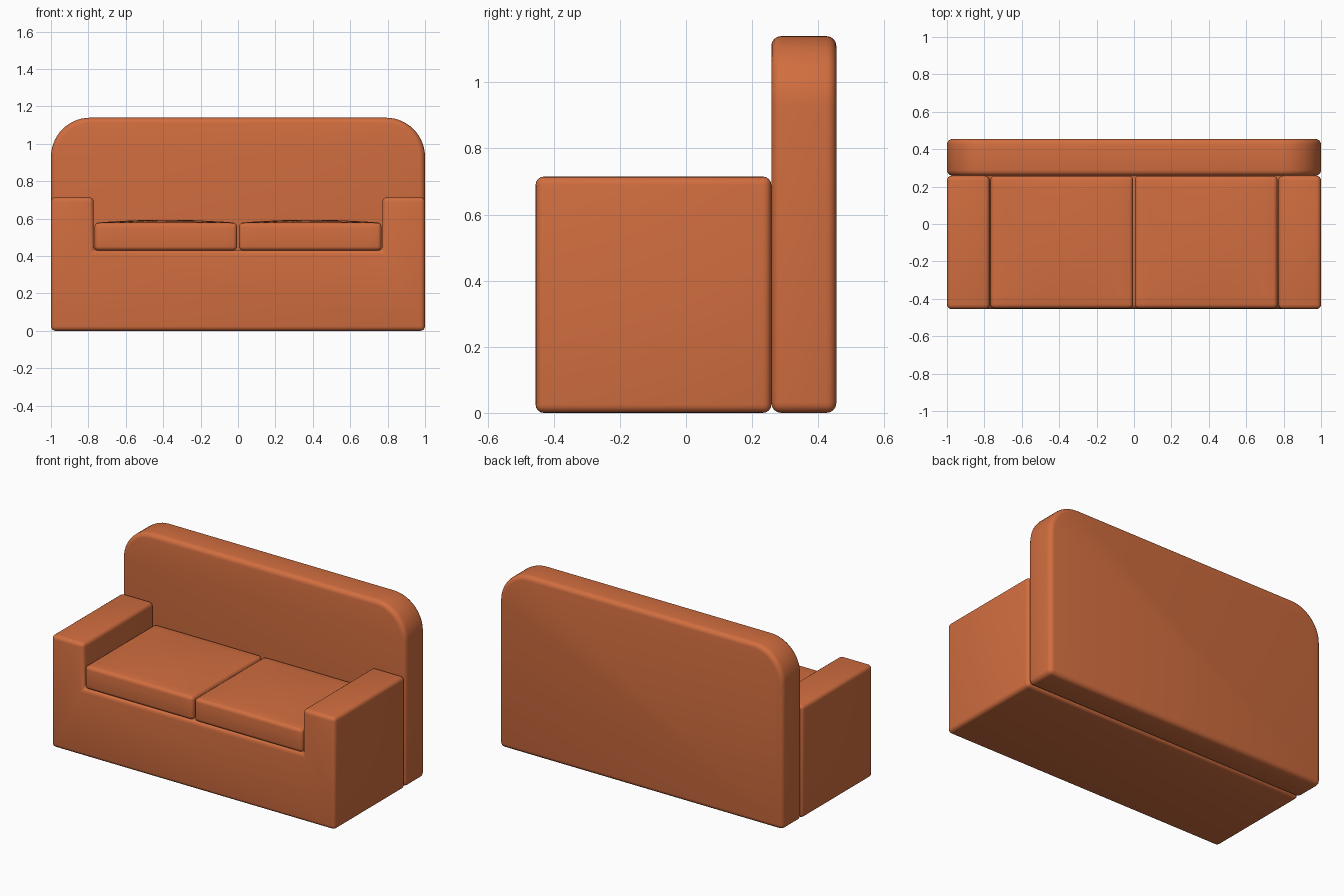
import bpy, bmesh, math
from mathutils import Matrix

if "Cube" in bpy.data.objects:
    bpy.data.objects.remove(bpy.data.objects["Cube"])

fabric = bpy.data.materials.new("burnt_orange_fabric")
fabric.diffuse_color = (0.64, 0.155, 0.05, 1)
fabric.use_nodes = True
fabric.node_tree.nodes["Principled BSDF"].inputs["Base Color"].default_value = fabric.diffuse_color


def finish(bm, name, radius):
    """Round all hard edges, then make a smooth-shaded object."""
    bmesh.ops.recalc_face_normals(bm, faces=bm.faces)
    hard = [e for e in bm.edges if e.calc_face_angle(0) > math.radians(35)]
    bmesh.ops.bevel(bm, geom=hard, offset=radius, segments=4, profile=0.5,
                    affect='EDGES', clamp_overlap=True)
    mesh = bpy.data.meshes.new(name)
    bm.to_mesh(mesh)
    bm.free()
    mesh.materials.append(fabric)
    obj = bpy.data.objects.new(name, mesh)
    bpy.context.collection.objects.link(obj)
    bpy.ops.object.select_all(action='DESELECT')
    obj.select_set(True)
    bpy.context.view_layer.objects.active = obj
    bpy.ops.object.shade_smooth_by_angle(angle=math.radians(35))
    return obj


def extruded(name, profile, y0, y1, radius):
    """Extrude an (x, z) profile along y."""
    bm = bmesh.new()
    front = [bm.verts.new((x, y0, z)) for x, z in profile]
    back = [bm.verts.new((x, y1, z)) for x, z in profile]
    bm.faces.new(front)
    bm.faces.new(back[::-1])
    n = len(profile)
    for i in range(n):
        j = (i + 1) % n
        bm.faces.new((front[i], back[i], back[j], front[j]))
    return finish(bm, name, radius)


def cushion(name, cx):
    """Box with a gently crowned top."""
    w, d, z0, z1 = 0.762, 0.708, 0.43, 0.578
    cy = -0.097
    bm = bmesh.new()
    bmesh.ops.create_cube(bm, size=1, matrix=Matrix.Translation((cx, cy, (z0 + z1) / 2))
                          @ Matrix.Diagonal((w, d, z1 - z0, 1)))
    flat = [e for e in bm.edges if abs(e.verts[0].co.z - e.verts[1].co.z) < 1e-5]
    bmesh.ops.subdivide_edges(bm, edges=flat, cuts=9, use_grid_fill=True)
    for v in bm.verts:
        if v.co.z > z1 - 0.01:
            u, t = (v.co.x - cx) / w * 2, (v.co.y - cy) / d * 2
            v.co.z += 0.016 * (1 - u * u) * (1 - t * t)
    finish(bm, name, 0.022)


# base and arms as one U-shaped block
extruded("base_with_arms",
         [(-1, 0), (1, 0), (1, 0.715), (0.772, 0.715), (0.772, 0.43),
          (-0.772, 0.43), (-0.772, 0.715), (-1, 0.715)],
         -0.455, 0.258, 0.025)

# backrest with large rounded upper corners
r, top = 0.21, 1.14
arc = [(1 - r + r * math.cos(a), top - r + r * math.sin(a))
       for a in (math.pi / 2 * i / 14 for i in range(15))]
extruded("backrest",
         [(-1, 0), (1, 0)] + arc + [(-x, z) for x, z in reversed(arc)],
         0.258, 0.455, 0.03)

# two seat cushions
for side, label in ((-1, "left"), (1, "right")):
    cushion(label + "_seat_cushion", side * 0.386)
